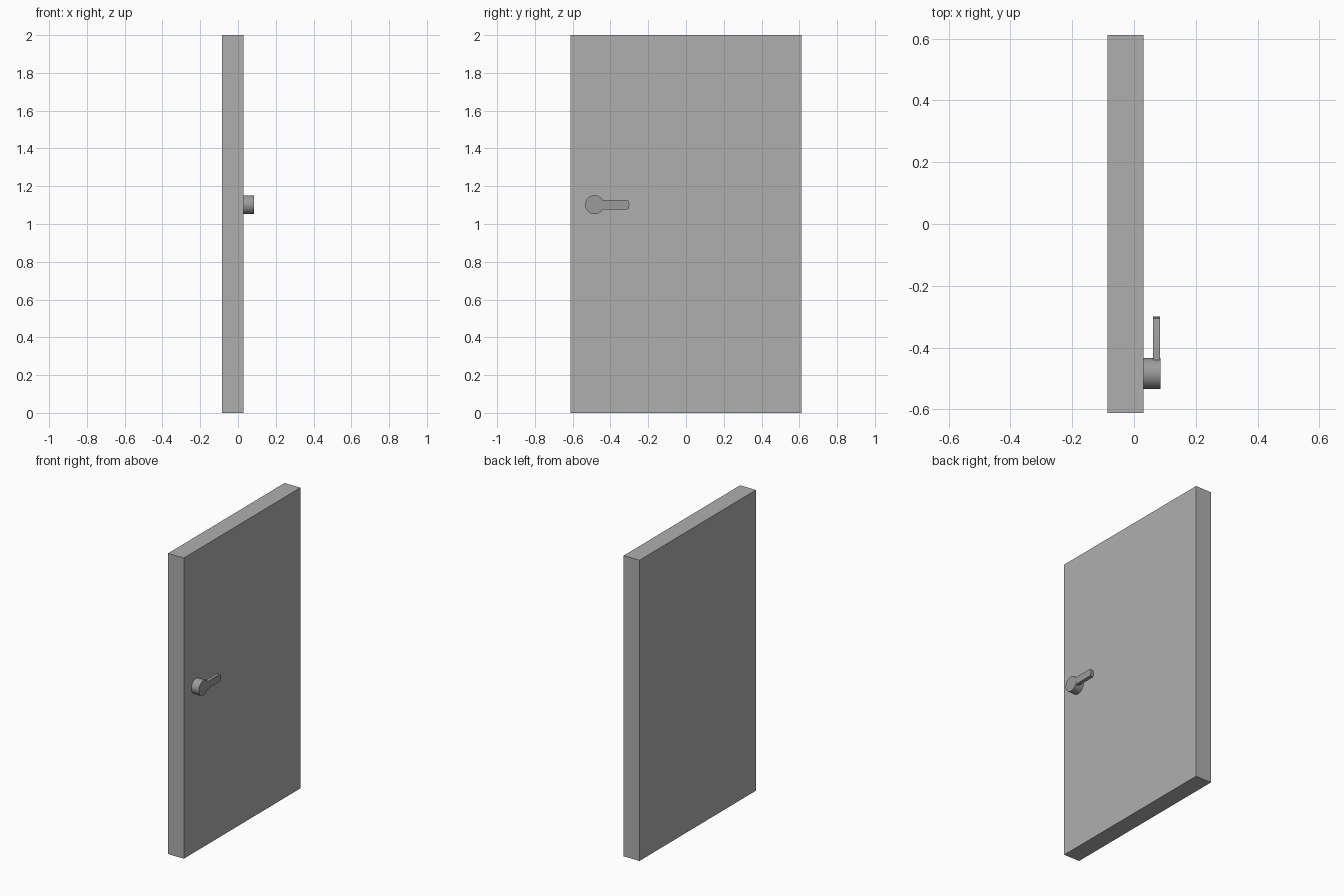
import bpy, bmesh, math

if "Cube" in bpy.data.objects:
    bpy.data.objects.remove(bpy.data.objects["Cube"])

DOOR_BACK, DOOR_FRONT, HANDLE_FRONT = -0.086, 0.03, 0.085
HUB_Y, HUB_Z, HUB_R = -0.484, 1.102, 0.05


def grey(name, value):
    mat = bpy.data.materials.new(name)
    mat.diffuse_color = (value, value, value, 1)
    mat.use_nodes = True
    mat.node_tree.nodes["Principled BSDF"].inputs["Base Color"].default_value = mat.diffuse_color
    return mat


def extrude_x(name, outline, x0, x1, mat, smooth=False):
    """Solid from a (y, z) outline, extruded from x0 to x1."""
    bm = bmesh.new()
    face = bm.faces.new([bm.verts.new((x0, y, z)) for y, z in outline])
    res = bmesh.ops.extrude_face_region(bm, geom=[face])
    moved = [v for v in res["geom"] if isinstance(v, bmesh.types.BMVert)]
    bmesh.ops.translate(bm, verts=moved, vec=(x1 - x0, 0, 0))
    bmesh.ops.recalc_face_normals(bm, faces=bm.faces)
    mesh = bpy.data.meshes.new(name)
    bm.to_mesh(mesh)
    bm.free()
    mesh.materials.append(mat)
    obj = bpy.data.objects.new(name, mesh)
    bpy.context.collection.objects.link(obj)
    if smooth:
        bpy.ops.object.select_all(action='DESELECT')
        obj.select_set(True)
        bpy.context.view_layer.objects.active = obj
        bpy.ops.object.shade_smooth_by_angle(angle=math.radians(30))
    return obj


door_grey = grey("door_grey", 0.43)
handle_grey = grey("handle_grey", 0.33)

# Door slab
extrude_x("door_panel", [(-0.612, 0), (0.612, 0), (0.612, 2), (-0.612, 2)],
          DOOR_BACK, DOOR_FRONT, door_grey)

# Round handle hub
hub = [(HUB_Y + HUB_R * math.cos(a), HUB_Z + HUB_R * math.sin(a))
       for a in (2 * math.pi * i / 48 for i in range(48))]
extrude_x("handle_hub", hub, DOOR_FRONT, HANDLE_FRONT, handle_grey, smooth=True)

# Lever with a gently rounded tip, its root buried in the hub
half, root, tip, bulge = 0.024, HUB_Y + 0.03, -0.3, 0.01
lever = [(root, HUB_Z + half), (root, HUB_Z - half)]
for i in range(9):
    a = -math.pi / 2 + math.pi * i / 8
    lever.append((tip - bulge + bulge * math.cos(a), HUB_Z + half * math.sin(a)))
extrude_x("handle_lever", lever, 0.061, HANDLE_FRONT - 0.0005, handle_grey, smooth=True)
